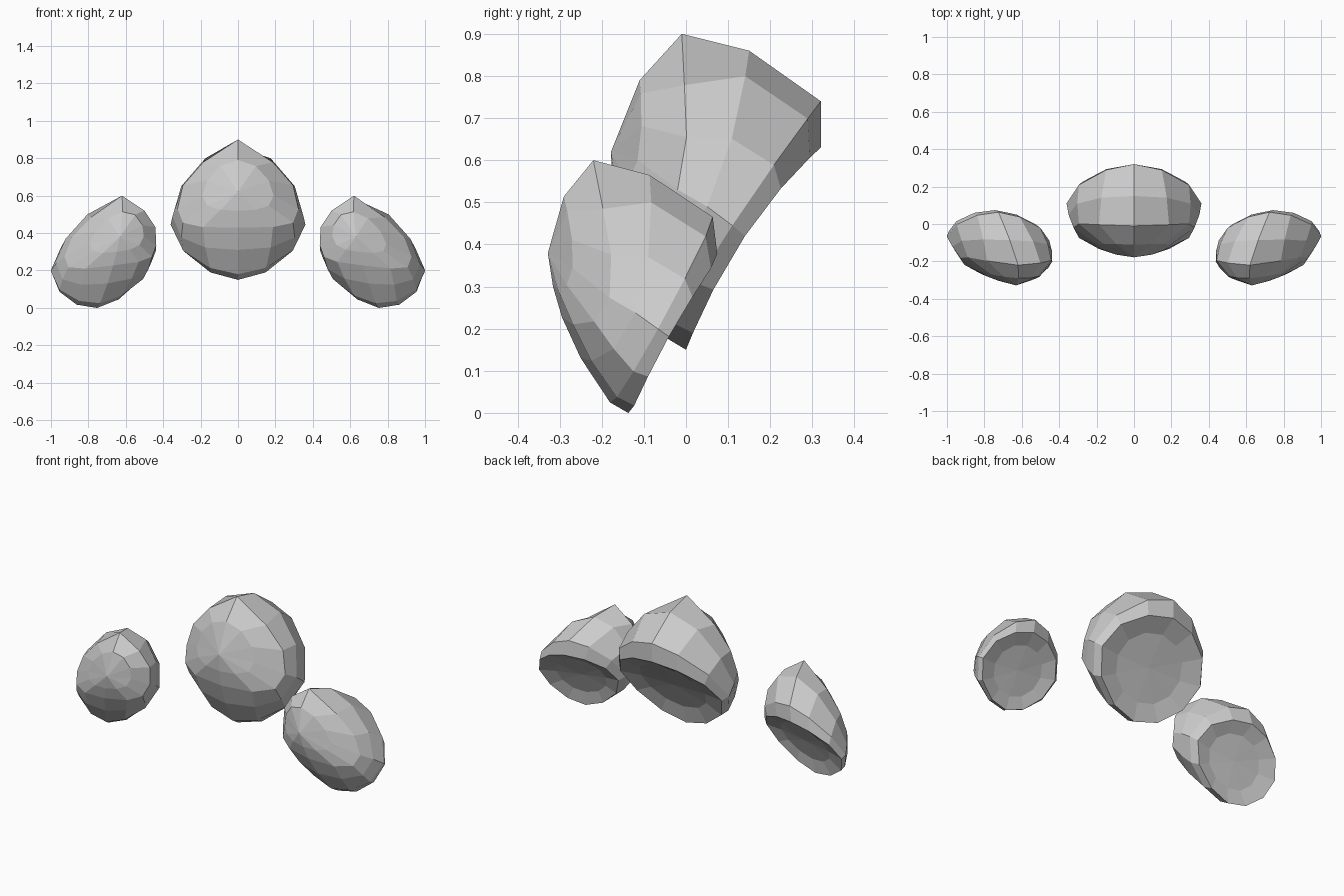
import bpy
import bmesh
from math import sin, cos, tau
from mathutils import Matrix, Vector

cube = bpy.data.objects.get("Cube")
if cube:
    bpy.data.objects.remove(cube, do_unlink=True)

grey = bpy.data.materials.new("plain_grey")
grey.use_nodes = True
COLOR = (0.6, 0.6, 0.6, 1)
grey.diffuse_color = COLOR
grey.node_tree.nodes["Principled BSDF"].inputs["Base Color"].default_value = COLOR

SIDES = 12
APEX = Vector((0, -0.01, 0.9))
FRONT_TIP = Vector((0, -0.178, 0.62))
BACK_CENTRE = Vector((0, 0.12, 0.42))
PEAK_RING = 4
# Rings from dished back to front:
# top (y, z), bottom (y, z), side (y, z), half width, squareness
RINGS = [
    ((0.23, 0.57), (0.025, 0.255), (0.12, 0.42), 0.21, 0),
    ((0.32, 0.63), (0.00, 0.15), (0.14, 0.42), 0.32, -0.04),
    ((0.32, 0.74), (-0.05, 0.18), (0.11, 0.445), 0.34, -0.06),
    ((0.15, 0.86), (-0.12, 0.31), (0.05, 0.49), 0.35, 0),
    ((-0.01, 0.83), (-0.16, 0.43), (-0.02, 0.53), 0.34, 0.05),
    ((-0.11, 0.79), (-0.175, 0.52), (-0.115, 0.60), 0.19, 0),
]


def ring_points(top, bottom, side, width, square):
    top, bottom, side = Vector(top), Vector(bottom), Vector(side)
    points = []
    for i in range(SIDES):
        angle = tau * i / SIDES
        c = cos(angle)
        p = side + (top - bottom) / 2 * c + ((top + bottom) / 2 - side) * c * c
        points.append(Vector((width * (sin(angle) + square * sin(3 * angle)), p.x, p.y)))
    return points


def make_shell(name, matrix):
    """Faceted cap with a dished back, placed by a matrix acting about its peak."""
    bm = bmesh.new()
    rings = [ring_points(*r) for r in RINGS]
    rings[PEAK_RING][0] = APEX
    loops = [[bm.verts.new(matrix @ (p - APEX)) for p in ring] for ring in rings]
    for a, b in zip(loops, loops[1:]):
        for i in range(SIDES):
            j = (i + 1) % SIDES
            bm.faces.new((a[i], a[j], b[j], b[i]))
    # Close the back and the front tip
    for loop, centre in ((loops[0], BACK_CENTRE), (loops[-1], FRONT_TIP)):
        pole = bm.verts.new(matrix @ (centre - APEX))
        for i in range(SIDES):
            bm.faces.new((loop[i], loop[(i + 1) % SIDES], pole))
    bmesh.ops.recalc_face_normals(bm, faces=bm.faces)
    mesh = bpy.data.meshes.new(name)
    bm.to_mesh(mesh)
    bm.free()
    mesh.materials.append(grey)
    bpy.context.collection.objects.link(bpy.data.objects.new(name, mesh))


# Middle cap
make_shell("middle_shell", Matrix.Translation(APEX))

# Smaller leaning caps, mirrored
lean = Matrix((
    (0.76, 0.23, -0.175, 0.62),
    (0.03, 0.81, -0.10, -0.22),
    (-0.095, -0.02, 0.80, 0.60),
    (0, 0, 0, 1),
))
mirror_x = Matrix.Scale(-1, 4, (1, 0, 0))
make_shell("left_shell", lean)
make_shell("right_shell", mirror_x @ lean @ mirror_x)
